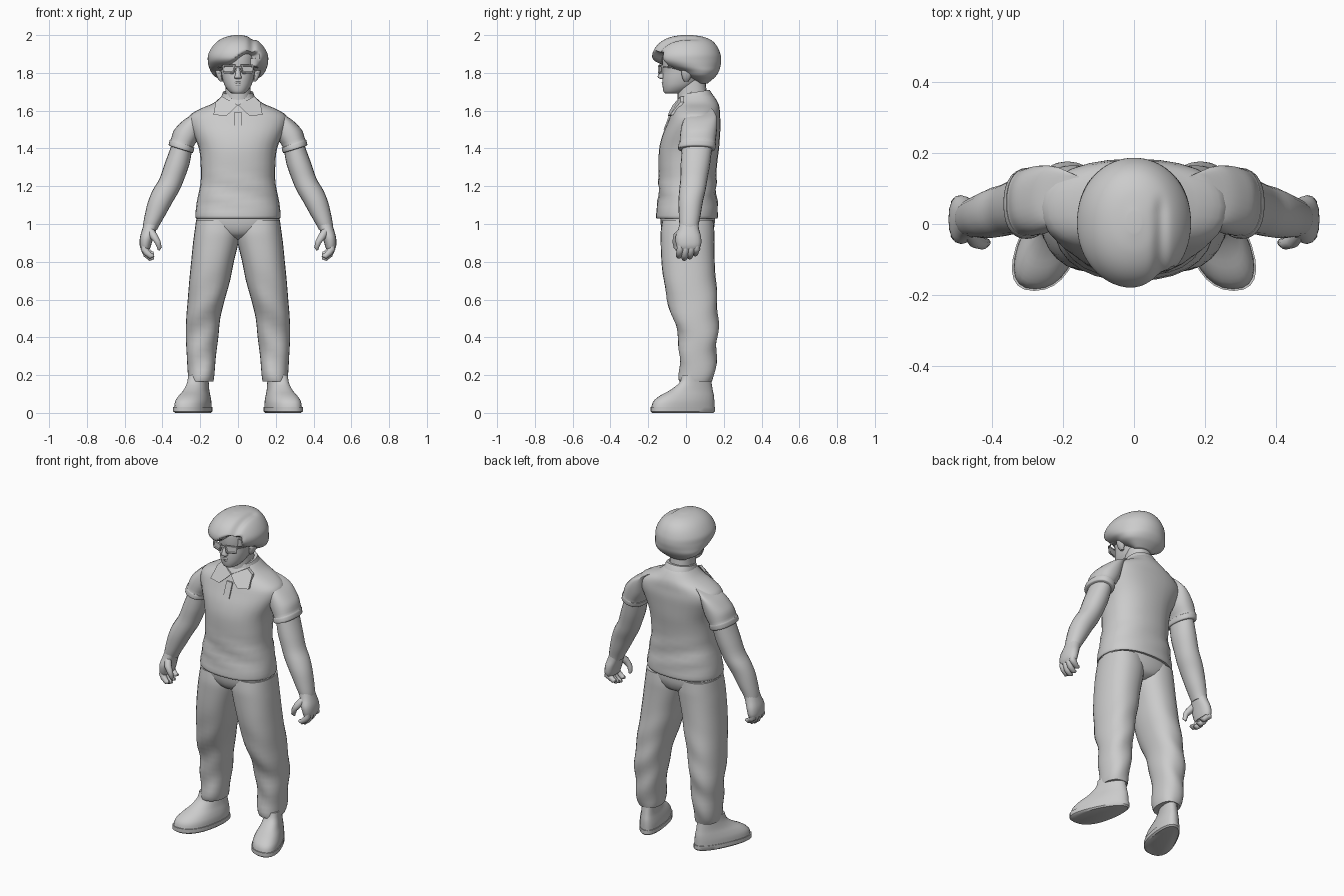
import bpy, bmesh, math
from mathutils import Vector

grey = bpy.data.materials.new("plain grey")
grey.diffuse_color = (0.6, 0.6, 0.6, 1)


def finish(name, bm, sx=1, angle=40):
    """Turn a bmesh into a named, shaded object; sx=-1 mirrors it."""
    if sx < 0:
        for v in bm.verts:
            v.co.x *= -1
    bmesh.ops.recalc_face_normals(bm, faces=bm.faces)
    me = bpy.data.meshes.new(name)
    bm.to_mesh(me)
    bm.free()
    me.materials.append(grey)
    ob = bpy.data.objects.new(name, me)
    bpy.context.collection.objects.link(ob)
    bpy.ops.object.select_all(action='DESELECT')
    bpy.context.view_layer.objects.active = ob
    ob.select_set(True)
    bpy.ops.object.shade_smooth_by_angle(angle=math.radians(angle))
    return ob


def spline(p0, p1, p2, p3, t):
    return [b + 0.5 * t * (c - a + t * (2*a - 5*b + 4*c - d + t * (3*(b - c) + d - a)))
            for a, b, c, d in zip(p0, p1, p2, p3)]


def skin(name, rings, sx, angle):
    """Close a list of point rings into a solid."""
    bm = bmesh.new()
    rings = [[bm.verts.new(p) for p in r] for r in rings]
    n = len(rings[0])
    for a, b in zip(rings, rings[1:]):
        for k in range(n):
            bm.faces.new((a[k], a[(k + 1) % n], b[(k + 1) % n], b[k]))
    bm.faces.new(rings[0])
    bm.faces.new(rings[-1])
    return finish(name, bm, sx, angle)


def loft(name, secs, sx=1, n=28, steps=3, power=2.3, warp=None, angle=40):
    """Loft sections (z, x centre, x radius, y front, y back [, tilt about y])."""
    secs = [tuple(s) + (0,) * (6 - len(s)) for s in secs]
    rows = []
    for i in range(len(secs) - 1):
        q = [secs[max(i - 1, 0)], secs[i], secs[i + 1], secs[min(i + 2, len(secs) - 1)]]
        rows += [spline(*q, k / steps) for k in range(steps)]
    rows.append(secs[-1])
    rings = []
    for z, cx, rx, y0, y1, tilt in rows:
        ring = []
        for k in range(n):
            a = 2 * math.pi * k / n
            c, s = math.cos(a), math.sin(a)
            u = rx * math.copysign(abs(c) ** (2 / power), c)
            v = (y1 - y0) / 2 * math.copysign(abs(s) ** (2 / power), s)
            p = Vector((cx + u * math.cos(tilt), (y0 + y1) / 2 + v, z + u * math.sin(tilt)))
            ring.append(warp(p) if warp else p)
        rings.append(ring)
    return skin(name, rings, sx, angle)


def tube(name, pts, radii, sx=1, n=10):
    """Rounded limb through a few points."""
    pts = [Vector(p) for p in pts]
    rings = []
    for i, p in enumerate(pts):
        d = (pts[min(i + 1, len(pts) - 1)] - pts[max(i - 1, 0)]).normalized()
        e = d.cross(Vector((0.3, 1, 0.1))).normalized()
        f = d.cross(e)
        rings.append([p + radii[i] * (e * math.cos(2*math.pi*k/n) + f * math.sin(2*math.pi*k/n)) for k in range(n)])
    return skin(name, rings, sx, 60)


def plate(name, pts, depth, sx=1):
    """Thin panel with thickness towards the back."""
    return skin(name, [pts, [Vector(p) + Vector((0, depth, 0)) for p in pts]], sx, 30)


# Shirt body, with soft folds near the waist
def shirt_folds(p):
    w = max(0, 1 - abs(p.z - 1.17) / 0.13)
    f = 0.007 * w * math.sin(55 * p.z + 14 * p.x)
    p.y += f if p.y < 0 else -f
    return p


loft("shirt", [
    (1.03, 0, .222, -.155, .165), (1.045, 0, .226, -.16, .17), (1.12, 0, .218, -.15, .165),
    (1.22, 0, .198, -.145, .16), (1.32, 0, .198, -.145, .165), (1.40, 0, .207, -.142, .175),
    (1.47, 0, .235, -.125, .18), (1.53, 0, .26, -.10, .183), (1.575, 0, .255, -.082, .18),
    (1.61, 0, .20, -.068, .178), (1.64, 0, .13, -.055, .17), (1.68, 0, .085, -.03, .145),
    (1.70, 0, .07, -.01, .12)], warp=shirt_folds)
# Shirt front opening and collar
plate("placket", [(-.02, -.084, 1.59), (.02, -.084, 1.59), (.02, -.119, 1.50), (-.02, -.119, 1.50)], .02)
loft("collar_band", [(1.615, 0, .10, -.062, .155), (1.655, 0, .094, -.05, .15), (1.70, 0, .08, -.035, .125)],
     warp=lambda p: Vector((p.x, p.y, p.z + .16 * (p.y - .06))))

# Pelvis bridging the two legs
loft("trouser_seat", [(.918, 0, .05, -.06, .09), (.935, 0, .11, -.10, .125), (.96, 0, .17, -.122, .142),
                      (1.0, 0, .218, -.134, .152), (1.06, 0, .212, -.138, .152)])


# Shoe outline toes outward and narrows at the heel
def shoe_warp(p):
    x = p.x * (1 - 1.5 * p.y) - .30 * p.y + .224
    return Vector((x, p.y, p.z))


def cloth(p):
    p.y += .006 * math.sin(34 * p.z + 25 * p.x) * max(0, min(1, (.8 - p.z) * 3))
    return p


for side, sx in (("left", 1), ("right", -1)):
    # Trouser leg
    loft(side + "_trouser_leg", [
        (.165, .195, .064, -.03, .142), (.20, .195, .070, -.036, .152), (.30, .194, .077, -.036, .16),
        (.40, .19, .086, -.04, .168), (.50, .184, .090, -.07, .17), (.60, .168, .098, -.10, .166),
        (.70, .15, .108, -.118, .158), (.80, .135, .113, -.13, .152), (.90, .118, .120, -.134, .15),
        (.96, .110, .120, -.134, .15), (1.02, .110, .112, -.125, .145)], sx, warp=cloth)
    # Shoe sole and upper
    loft(side + "_shoe_sole", [(0, 0, .074, -.178, .145), (.008, 0, .083, -.188, .154), (.032, 0, .083, -.188, .154)],
         sx, steps=1, warp=shoe_warp)
    loft(side + "_shoe_upper", [
        (.025, 0, .079, -.184, .15), (.06, 0, .077, -.174, .15), (.09, 0, .069, -.14, .148),
        (.12, 0, .059, -.085, .142), (.16, 0, .053, -.035, .135), (.20, 0, .052, -.02, .13)], sx, warp=shoe_warp)
    # Sleeve with turned hem
    loft(side + "_sleeve", [
        (1.395, .303, .062, -.035, .15, .3), (1.40, .302, .068, -.042, .155, .3),
        (1.425, .296, .068, -.038, .158, .32), (1.43, .295, .063, -.034, .156, .32),
        (1.48, .272, .07, -.03, .162, .2), (1.53, .25, .06, -.02, .165, 0), (1.575, .225, .052, .0, .16, -.3),
        (1.605, .18, .05, .03, .14, -.4)], sx)
    # Arm
    loft(side + "_arm", [
        (.97, .466, .038, -.03, .064), (1.0, .457, .045, -.035, .068), (1.05, .438, .055, -.038, .078),
        (1.12, .41, .066, -.04, .09), (1.18, .380, .071, -.036, .104), (1.24, .35, .066, -.03, .114),
        (1.32, .322, .066, -.028, .128), (1.42, .295, .056, -.02, .14)], sx, n=20, power=2.1)
    # Hand: palm, curled fingers, thumb
    loft(side + "_palm", [
        (.868, .490, .024, -.044, .07), (.89, .490, .031, -.052, .08), (.93, .483, .036, -.056, .08),
        (.97, .47, .038, -.042, .07), (1.01, .456, .040, -.032, .064)], sx, n=16)
    for i, (name, drop) in enumerate((("index", .012), ("middle", 0), ("ring", .008), ("little", .024))):
        y = -.03 + .029 * i
        tube(f"{side}_{name}_finger",
             [(.494, y, .90), (.497, y, .868), (.484, y - .004, .838 + drop),
              (.462, y - .008, .818 + drop), (.445, y - .008, .822 + drop)],
             [.016, .019, .018, .015, .008], sx)
    tube(side + "_thumb", [(.465, -.02, .965), (.445, -.048, .935), (.425, -.056, .905), (.416, -.052, .875),
                           (.42, -.048, .862)], [.02, .021, .016, .013, .006], sx)
    # Collar flap lying on the shirt
    plate(side + "_collar_flap", [(.0, -.07, 1.63), (.03, -.086, 1.60), (.062, -.097, 1.572),
                                  (.13, -.084, 1.578), (.118, -.03, 1.645), (.085, -.03, 1.675)], .02, sx)
    # Ear
    loft(side + "_ear", [(1.755, .088, .008, -.01, .012), (1.775, .096, .014, -.02, .025),
                         (1.81, .102, .018, -.025, .04), (1.83, .10, .012, -.012, .03)], sx, n=12)
    # Glasses: rim, lens and temple arm
    rim = [(.014, -.142, 1.838), (.078, -.126, 1.84), (.074, -.126, 1.803), (.024, -.142, 1.80), (.014, -.142, 1.838)]
    for k in range(4):
        tube(f"{side}_glasses_rim_{k + 1}", rim[k:k + 2], [.0055, .0055], sx, n=6)
    plate(side + "_glasses_lens", rim[:4], .004, sx)
    tube(side + "_glasses_arm", [(.08, -.125, 1.832), (.101, -.07, 1.83), (.105, .02, 1.825)], [.005] * 3, sx, n=6)

tube("glasses_bridge", [(-.014, -.142, 1.83), (.014, -.142, 1.83)], [.005, .005], n=6)

# Neck and head
loft("neck", [(1.58, 0, .085, -.05, .13), (1.66, 0, .07, -.045, .115), (1.74, 0, .066, -.045, .105),
              (1.80, 0, .066, -.03, .10)], n=20)
loft("head", [(1.69, 0, .028, -.108, -.03), (1.70, 0, .046, -.118, .0), (1.73, 0, .069, -.124, .05),
              (1.77, 0, .083, -.125, .09), (1.81, 0, .091, -.122, .12), (1.86, 0, .096, -.127, .13),
              (1.92, 0, .095, -.12, .13), (1.96, 0, .07, -.08, .1)], power=2.15)
loft("nose", [(1.768, 0, .012, -.135, -.11), (1.775, 0, .02, -.148, -.11), (1.79, 0, .015, -.148, -.11),
              (1.83, 0, .009, -.132, -.11)], n=12)
for name, z, y in (("upper_lip", 1.748, -.123), ("lower_lip", 1.738, -.121)):
    tube(name, [(-.026, y + .012, z - .002), (-.01, y, z), (.01, y, z), (.026, y + .012, z - .002)],
         [.003, .006, .006, .003], n=8)


def ease(t):
    t = max(0, min(1, t))
    return t * t * (3 - 2 * t)


# Hair: smooth swept fringe, hairline rising to a soft parting on one side
def sweep(p):
    low = 1.835 + .075 * ease((p.x + .07) / .13)
    side = 1 - ease((abs(p.x) - .085) / .04)
    push = ease((low - p.z) / .028 + .5) * side * ease((-p.y - .05) / .05)
    p.y += push * max(0, -.095 - p.y)
    if p.z > 1.88:
        g = math.exp(-((p.x - .075) / .018) ** 2) * ease((.10 - p.y) / .08)
        p.z -= .010 * g
        p.y += .010 * g
    return p


loft("hair", [
    (1.745, 0, .06, .06, .115), (1.765, 0, .095, .03, .14), (1.785, 0, .128, -.01, .16), (1.81, 0, .145, -.05, .175),
    (1.835, 0, .155, -.12, .182), (1.865, 0, .16, -.172, .186), (1.90, 0, .157, -.178, .182),
    (1.94, 0, .135, -.158, .165), (1.97, 0, .105, -.125, .138), (1.99, 0, .066, -.08, .095),
    (2.0, 0, .02, -.025, .035)], n=72, steps=6, power=2.05, warp=sweep, angle=60)
